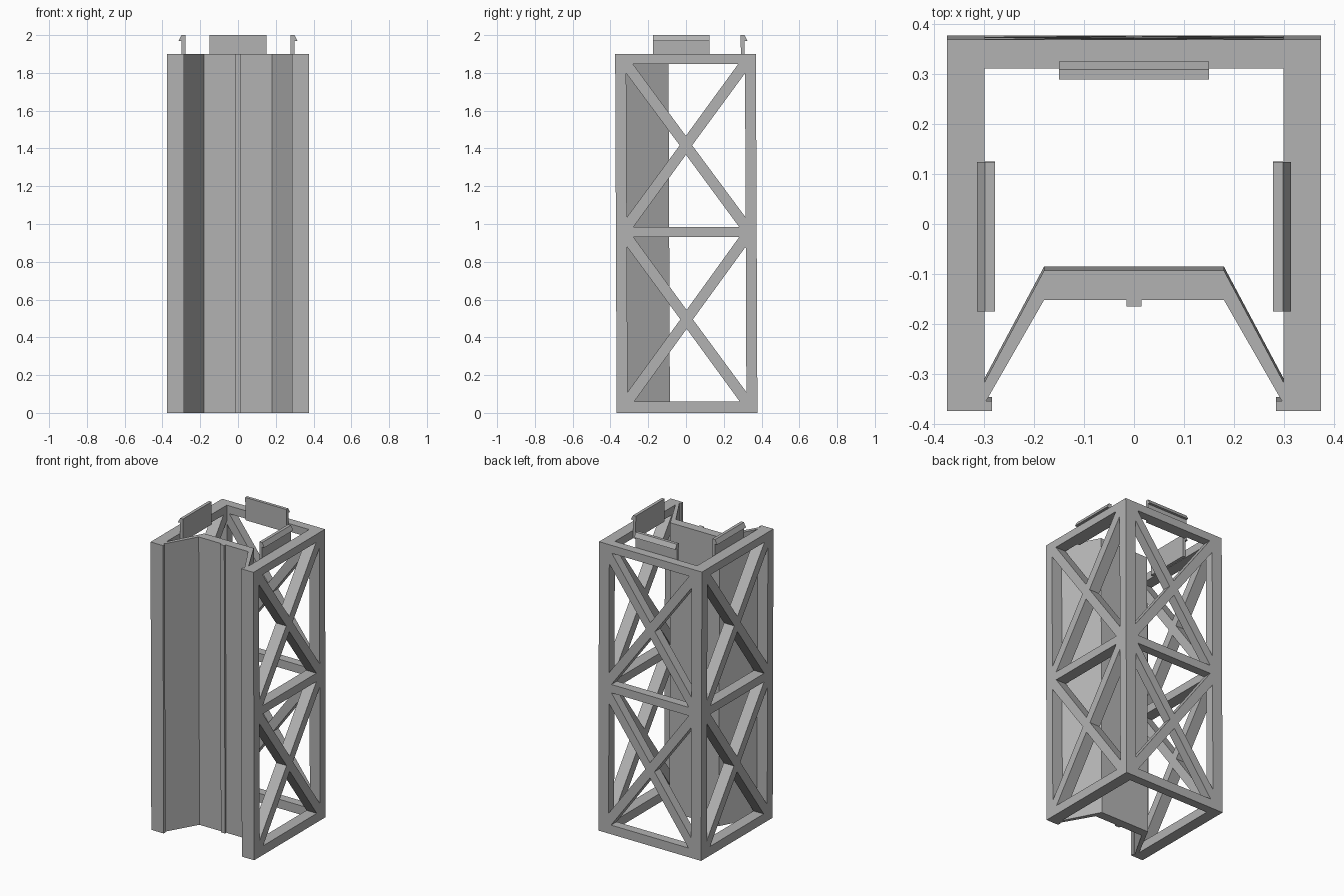
import bpy, bmesh
from mathutils import Vector

if "Cube" in bpy.data.objects:
    bpy.data.objects.remove(bpy.data.objects["Cube"])

GREY = (0.45, 0.45, 0.45, 1)
mat = bpy.data.materials.new("plain grey")
mat.use_nodes = True
mat.diffuse_color = GREY
mat.node_tree.nodes["Principled BSDF"].inputs["Base Color"].default_value = GREY

HEIGHT = 1.9
LEAN = 0.008
AXES = {"x": lambda u, v, w: (w, u, v),
        "y": lambda u, v, w: (u, w, v),
        "z": lambda u, v, w: (u, v, w)}


def plate(name, loops, axis, lo, hi):
    """Flat outline (later loops are holes) extruded from lo to hi along an axis."""
    curve = bpy.data.curves.new(name, "CURVE")
    curve.dimensions = "2D"
    curve.fill_mode = "BOTH"
    curve.extrude = abs(hi - lo) / 2
    for loop in loops:
        spline = curve.splines.new("POLY")
        spline.points.add(len(loop) - 1)
        for point, (u, v) in zip(spline.points, loop):
            point.co = (u, v, 0, 1)
        spline.use_cyclic_u = True
    temp = bpy.data.objects.new(name + " outline", curve)
    bpy.context.collection.objects.link(temp)
    graph = bpy.context.evaluated_depsgraph_get()
    mesh = bpy.data.meshes.new_from_object(temp.evaluated_get(graph))
    bpy.data.objects.remove(temp)
    bpy.data.curves.remove(curve)

    bm = bmesh.new()
    bm.from_mesh(mesh)
    for vert in bm.verts:
        u, v, w = vert.co
        vert.co = Vector(AXES[axis](u, v, w + (lo + hi) / 2))
        vert.co.y += LEAN * (1 - vert.co.z / HEIGHT)   # slight lean to the front
    bmesh.ops.remove_doubles(bm, verts=bm.verts, dist=0.0001)
    bmesh.ops.recalc_face_normals(bm, faces=bm.faces)
    for face in bm.faces:
        face.smooth = False
    bm.to_mesh(mesh)
    bm.free()
    mesh.name = name
    mesh.materials.clear()
    mesh.materials.append(mat)
    obj = bpy.data.objects.new(name, mesh)
    bpy.context.collection.objects.link(obj)
    return obj


def rect(u0, u1, v0, v1):
    return [(u0, v0), (u1, v0), (u1, v1), (u0, v1)]


def truss(u0, u1):
    """Wall outline with two bays, each crossed by two braces."""
    mid = (u0 + u1) / 2
    half = (u1 - u0) / 2 - 0.058
    loops = [rect(u0, u1, 0, HEIGHT)]
    for bottom, top in ((0.06, 0.93), (0.985, 1.848)):
        centre = (bottom + top) / 2
        for s in (-1, 1):
            edge = top if s > 0 else bottom
            loops.append([(mid - half + 0.035, edge), (mid + half - 0.035, edge),
                          (mid, centre + s * 0.05)])
            loops.append([(mid + s * half, bottom + 0.05), (mid + s * half, top - 0.05),
                          (mid + s * 0.033, centre)])
    return loops


def clip(side, base):
    """Upright clip section with a sloping barb on its outer side."""
    steps = [(0, 1.85), (0.02, 1.85), (0.02, 1.97), (0.036, 1.97), (0.02, 2), (0, 2)]
    return [(side * (base + du), z) for du, z in steps]


# Braced walls
plate("back_wall", truss(-0.375, 0.375), "y", 0.312, 0.37)
for s, side in ((1, "left"), (-1, "right")):
    plate(side + "_wall", truss(-0.375, 0.37), "x", s * 0.3, s * 0.375)
    # Narrow lip along the front edge of the wall
    lip = rect(s * 0.285, s * 0.31, -0.375, -0.355)
    plate(side + "_front_lip", [lip], "z", 0, HEIGHT)
    # Side clip
    plate(side + "_clip", [clip(s, 0.279)], "y", -0.175, 0.125)

plate("back_clip", [clip(1, 0.29)], "x", -0.15, 0.15)

# Recessed front panel with splayed sides and a central rib
half_panel = [(0.015, -0.165), (0.015, -0.152), (0.18, -0.152), (0.3, -0.361),
              (0.3, -0.318), (0.18, -0.093)]
panel = half_panel + [(-x, y) for x, y in reversed(half_panel)]
plate("front_panel", [panel], "z", 0, HEIGHT)
